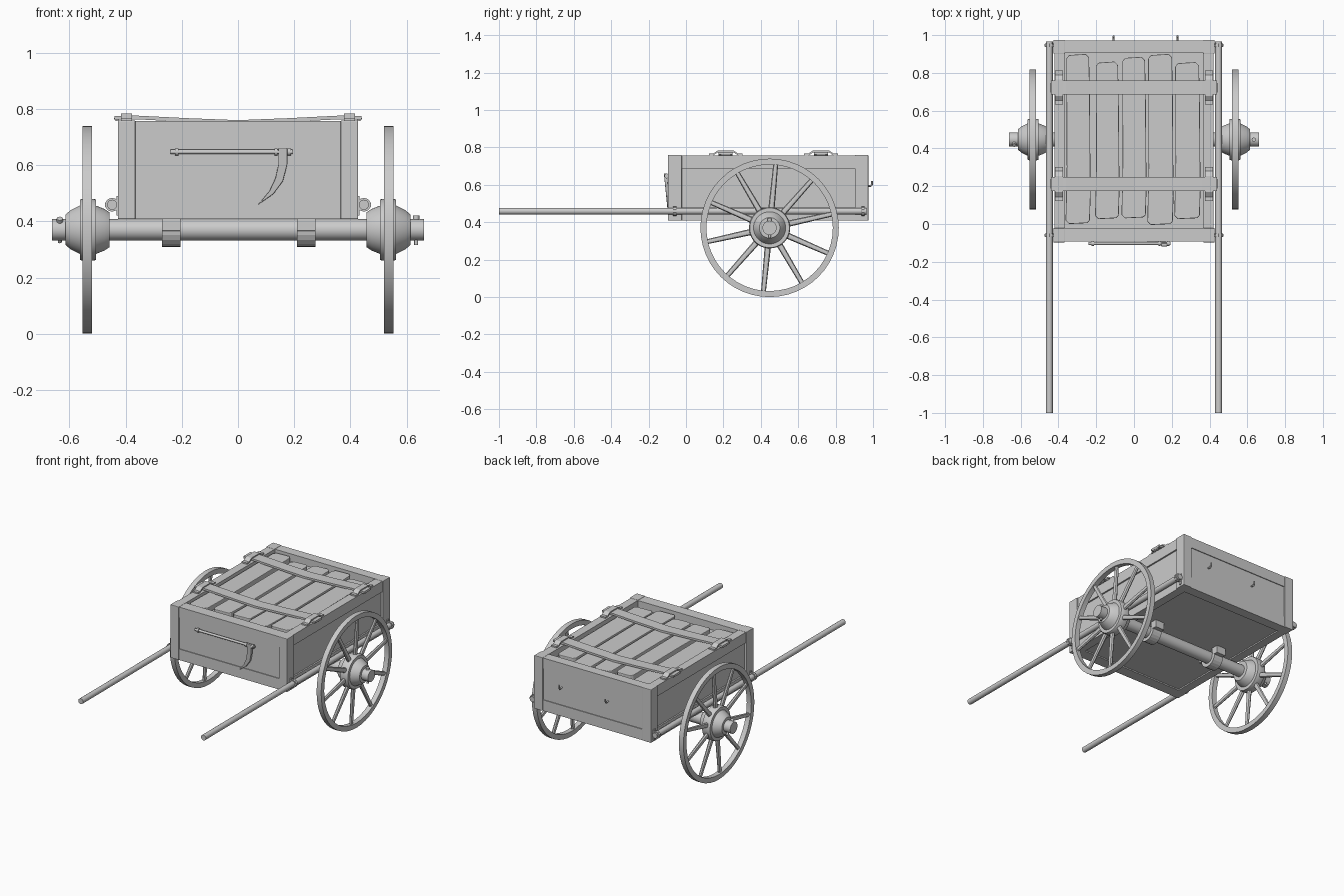
import bpy, bmesh, math
from mathutils import Matrix, Vector

if "Cube" in bpy.data.objects:
    bpy.data.objects.remove(bpy.data.objects["Cube"])

AX_Y, AX_Z, R = 0.447, 0.37, 0.37   # axle position and wheel radius


def finish(name, bm, smooth=False, bevel=0.0):
    bmesh.ops.recalc_face_normals(bm, faces=bm.faces)
    me = bpy.data.meshes.new(name)
    bm.to_mesh(me)
    bm.free()
    ob = bpy.data.objects.new(name, me)
    bpy.context.collection.objects.link(ob)
    if bevel:
        m = ob.modifiers.new("bevel", 'BEVEL')
        m.width, m.segments = bevel, 2
    if smooth:
        bpy.context.view_layer.objects.active = ob
        ob.select_set(True)
        bpy.ops.object.shade_smooth_by_angle(angle=math.radians(35))
        ob.select_set(False)
    return ob


def box(name, x, y, z, bevel=0.0):
    bm = bmesh.new()
    bmesh.ops.create_cube(bm, size=1)
    for v in bm.verts:
        v.co = [(a + b) / 2 + c * (b - a) for (a, b), c in zip((x, y, z), v.co)]
    return finish(name, bm, bevel=bevel)


def span(s, a, b):
    return tuple(sorted((s * a, s * b)))


def rod(name, p, q, r, seg=12):
    p, q = Vector(p), Vector(q)
    bm = bmesh.new()
    rot = (q - p).to_track_quat('Z', 'Y').to_matrix().to_4x4()
    bmesh.ops.create_cone(bm, cap_ends=True, segments=seg, radius1=r, radius2=r,
                          depth=(q - p).length, matrix=Matrix.Translation((p + q) / 2) @ rot)
    return finish(name, bm, True)


def lathe(name, profile, s, closed=False, seg=40):
    # spins (x, radius) points round the axle line
    bm = bmesh.new()
    vs = [bm.verts.new((s * x, AX_Y, AX_Z + r)) for x, r in profile]
    es = [bm.edges.new(e) for e in zip(vs, vs[1:] + (vs[:1] if closed else []))]
    bmesh.ops.spin(bm, geom=vs + es, cent=(0, AX_Y, AX_Z), axis=(1, 0, 0),
                   angle=math.tau, steps=seg, use_merge=True)
    bmesh.ops.remove_doubles(bm, verts=bm.verts, dist=1e-5)
    return finish(name, bm, True)


def prism(name, pts, offset, smooth=False, bevel=0.0):
    # extrudes an outline of 3D points along offset
    bm = bmesh.new()
    f = bm.faces.new([bm.verts.new(p) for p in pts])
    g = bmesh.ops.extrude_face_region(bm, geom=[f])
    bmesh.ops.translate(bm, vec=offset, verts=[v for v in g['geom'] if isinstance(v, bmesh.types.BMVert)])
    if not any(len(fc.verts) == len(pts) and fc is f for fc in bm.faces):
        bm.faces.new([v for v in bm.verts][:len(pts)])
    return finish(name, bm, smooth, bevel)


def band(path, t):
    # thickens a 2D path into a closed outline
    out = []
    for i, p in enumerate(path):
        a, b = Vector(path[max(i - 1, 0)]), Vector(path[min(i + 1, len(path) - 1)])
        d = (b - a).normalized()
        out.append((p[0] - d.y * t, p[1] + d.x * t))
    return list(path) + out[::-1]


# box frame: posts, rails, panels
Y0, Y1, Z0, Z1 = -0.097, 0.975, 0.408, 0.759
for s in (-1, 1):
    for y in ((Y0, -0.022), (0.903, Y1)):
        box("corner_post", span(s, 0.365, 0.427), y, (Z0, Z1), 0.003)
    for z in ((Z0, 0.48), (0.687, Z1 - 0.002)):
        box("side_rail", span(s, 0.366, 0.421), (-0.03, 0.91), z)
    box("side_panel", span(s, 0.37, 0.411), (-0.03, 0.91), (0.475, 0.69))
for a, b, d in ((Y0, -0.02, 1), (Y1, 0.907, -1)):
    for z in ((Z0, 0.48), (0.687, Z1 - 0.002)):
        box("end_rail", (-0.37, 0.37), sorted((a + d * 0.004, b)), z)
    box("end_panel", (-0.37, 0.37), sorted((a + d * 0.009, b)), (0.475, 0.69))
box("floor", (-0.37, 0.37), (-0.03, 0.91), (0.416, 0.435))
box("inner_deck", (-0.37, 0.37), (-0.03, 0.91), (0.69, 0.708))

# uneven rounded lid slats
for x0, x1, y0, y1 in ((-0.362, -0.23, 0.0, 0.9), (-0.206, -0.077, 0.026, 0.86),
                       (-0.066, 0.066, 0.03, 0.885), (0.071, 0.209, -0.005, 0.9),
                       (0.214, 0.352, 0.026, 0.857)):
    c = 0.018
    pts = [(x0 + c, y0), (x1 - c, y0 + 0.005), (x1 - 0.004, y0 + c), (x1, y0 + 0.15), (x1 - 0.004, y1 - 0.2),
           (x1 - 0.008, y1 - c), (x1 - c - 0.008, y1), (x0 + c, y1 - 0.006), (x0 + 0.004, y1 - c - 0.006),
           (x0 + 0.006, y0 + 0.3), (x0, y0 + c)]
    prism("lid_slat", [(x, y, 0.708) for x, y in pts], (0, 0, 0.036), bevel=0.004)

# sagging straps with staples over their ends
for yc in (0.212, 0.722):
    path = [(-0.44, 0.762), (-0.36, 0.763), (-0.18, 0.754), (0, 0.747), (0.18, 0.754), (0.36, 0.763), (0.44, 0.762)]
    prism("strap", [(x, yc - 0.037, z) for x, z in band(path, 0.013)], (0, 0.074, 0))
    for s in (-1, 1):
        hat = [(-0.09, 0.758), (-0.065, 0.758), (-0.042, 0.774), (0.042, 0.774), (0.065, 0.758), (0.09, 0.758)]
        prism("strap_staple", [(s * 0.377, yc + y, z) for y, z in band(hat, 0.009)], (s * 0.04, 0, 0))
        rod("strap_pin", (s * 0.432, yc - 0.025, 0.766), (s * 0.432, yc + 0.025, 0.766), 0.009)

# shafts with eye brackets
for s in (-1, 1):
    rod("shaft", (s * 0.448, -1, 0.459), (s * 0.448, 0.965, 0.459), 0.018, 16)
    for y in (-0.06, 0.946):
        rod("shaft_ring", (s * 0.448, y - 0.009, 0.459), (s * 0.448, y + 0.009, 0.459), 0.025, 10)
        box("shaft_bracket", span(s, 0.415, 0.433), (y - 0.008, y + 0.008), (0.42, 0.49))
        rod("shaft_pin", (s * 0.42, y, 0.459), (s * 0.474, y, 0.459), 0.007)

# axle and its hanging saddles
rod("axle", (-0.662, AX_Y, AX_Z), (0.662, AX_Y, AX_Z), 0.038, 24)
for xc in (-0.237, 0.243):
    arc = [(AX_Y + 0.04 * math.cos(a), AX_Z + 0.04 * math.sin(a))
           for a in [math.pi + math.pi * i / 10 for i in range(11)]]
    u = [(AX_Y - 0.085, 0.39), (AX_Y - 0.045, 0.39)] + arc + [(AX_Y + 0.045, 0.39), (AX_Y + 0.085, 0.39)]
    prism("axle_saddle", [(xc - 0.033, y, z) for y, z in band(u, -0.022)], (0.066, 0, 0))
    for d in (-1, 1):
        box("saddle_foot", (xc - 0.033, xc + 0.033), span(1, AX_Y + d * 0.04, AX_Y + d * 0.085), (0.385, 0.418))

# wheels
for s in (-1, 1):
    lathe("wheel_rim", [(0.52, R), (0.553, R), (0.553, R - 0.032), (0.52, R - 0.032)], s, True, 48)
    lathe("wheel_hub", [(0.457, 0.03), (0.457, 0.062), (0.475, 0.074), (0.506, 0.086), (0.506, 0.108),
                        (0.516, 0.11), (0.555, 0.11), (0.563, 0.106), (0.563, 0.086), (0.595, 0.07),
                        (0.613, 0.055), (0.613, 0.03)], s)
    bm = bmesh.new()
    for i in range(10):
        a = math.radians(12.5 + 36 * i)
        rot = Matrix.Translation((s * 0.536, AX_Y, AX_Z)) @ Matrix.Rotation(a, 4, 'X')
        g = bmesh.ops.create_cone(bm, cap_ends=True, segments=8, radius1=0.017, radius2=0.013, depth=0.26)
        bmesh.ops.scale(bm, vec=(0.75, 1, 1), verts=g['verts'])
        turn = Matrix.Translation((0, 0.215, 0)) @ Matrix.Rotation(-math.pi / 2, 4, 'X')
        bmesh.ops.transform(bm, matrix=rot @ turn, verts=g['verts'])
    finish("wheel_spokes", bm, True)
    # linchpin
    tilt = Vector((0, 0.0, 1)) if s > 0 else Vector((0, -0.6, 0.8))
    c = Vector((s * 0.634, AX_Y, AX_Z))
    rod("linchpin", c - tilt * 0.055, c + tilt * 0.05, 0.007)
    rod("linchpin_head", c + tilt * 0.034, c + tilt * 0.05, 0.011)

# front rail with hanging horn
rod("front_bar", (-0.24, -0.103, 0.647), (0.194, -0.103, 0.647), 0.008)
for x in (-0.218, 0.135, 0.182):
    rod("front_bar_collar", (x - 0.006, -0.103, 0.647), (x + 0.006, -0.103, 0.647), 0.013)
horn = [(0.176, 0.661), (0.176, 0.605), (0.16, 0.543), (0.126, 0.497), (0.07, 0.458),
        (0.112, 0.508), (0.133, 0.553), (0.144, 0.604), (0.144, 0.661)]
prism("hanging_horn", [(x, -0.098 - (z - 0.458) * 0.1, z) for x, z in horn], (0, 0.016, 0), bevel=0.003)

# rear hooks
for x in (-0.108, 0.23):
    cu = bpy.data.curves.new("rear_hook", 'CURVE')
    cu.dimensions, cu.bevel_depth, cu.bevel_resolution, cu.use_fill_caps = '3D', 0.005, 2, True
    sp = cu.splines.new('POLY')
    pts = [(0.96, 0.598), (0.977, 0.594), (0.988, 0.594), (0.994, 0.602), (0.995, 0.62)]
    sp.points.add(len(pts) - 1)
    for p, (y, z) in zip(sp.points, pts):
        p.co = (x, y, z, 1)
    bpy.context.collection.objects.link(bpy.data.objects.new("rear_hook", cu))
